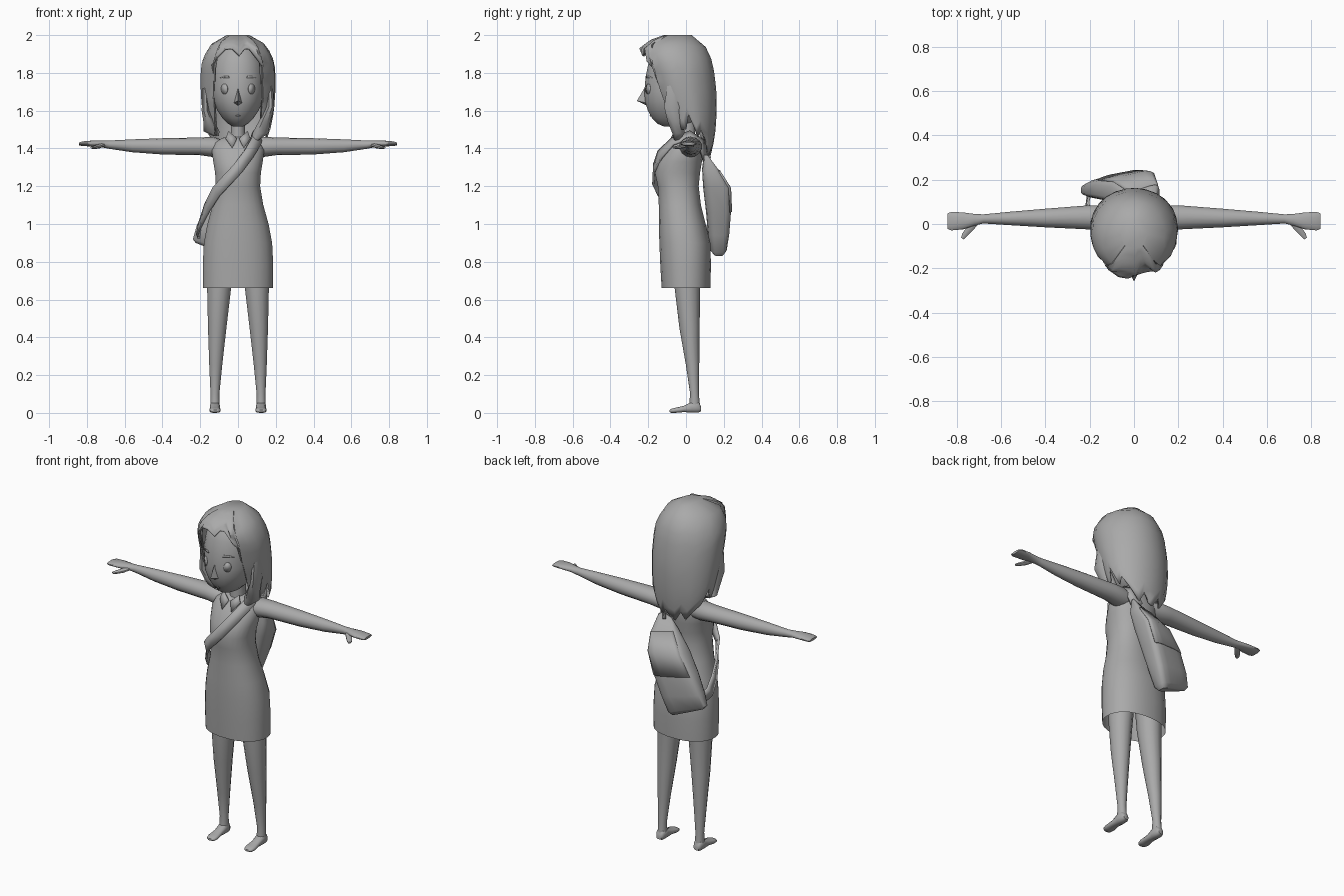
import bpy, bmesh, math
from mathutils import Vector
from mathutils.bvhtree import BVHTree

grey = bpy.data.materials.new("mid_grey")
grey.diffuse_color = (0.4, 0.4, 0.4, 1)


def finish(name, bm, angle=50, thick=0):
    """Turn a bmesh into a smooth shaded object."""
    bmesh.ops.recalc_face_normals(bm, faces=bm.faces[:])
    me = bpy.data.meshes.new(name)
    bm.to_mesh(me)
    bm.free()
    me.materials.append(grey)
    me.shade_smooth()
    me.set_sharp_from_angle(angle=math.radians(angle))
    ob = bpy.data.objects.new(name, me)
    bpy.context.collection.objects.link(ob)
    if thick:
        m = ob.modifiers.new("thickness", 'SOLIDIFY')
        m.thickness, m.offset = thick, -1
    return ob


def skin(rings, closed=True, caps=(True, True)):
    """Join point rings into a surface."""
    bm = bmesh.new()
    rows = [[bm.verts.new(p) for p in r] for r in rings]
    n = len(rows[0])
    for a, b in zip(rows, rows[1:]):
        for i in range(n if closed else n - 1):
            j = (i + 1) % n
            bm.faces.new((a[i], a[j], b[j], b[i]))
    for row, cap in zip((rows[0], rows[-1]), caps):
        if cap:
            bm.faces.new(row)
    return bm


def circle(n, power=1.0):
    for i in range(n):
        a = 2 * math.pi * (i + 0.5) / n
        c, s = math.cos(a), math.sin(a)
        yield math.copysign(abs(c) ** power, c), math.copysign(abs(s) ** power, s)


def level(cx, z, rx, y0, y1, n=20, power=1.0):
    """Horizontal oval between y0 and y1."""
    return [(cx + c * rx, (y0 + y1) / 2 + s * (y1 - y0) / 2, z) for c, s in circle(n, power)]


def lerp_rows(rows, z):
    """Interpolate rows sorted by falling z."""
    for a, b in zip(rows, rows[1:]):
        if z >= b[0]:
            t = min(1, (a[0] - z) / (a[0] - b[0]))
            return [p + (q - p) * t for p, q in zip(a[1:], b[1:])]
    return rows[-1][1:]


# Dress: z, half width, front, back
dress = [(.66, .187, -.13, .13), (.78, .188, -.137, .133), (.9, .182, -.142, .13),
         (1.0, .163, -.145, .105), (1.1, .135, -.145, .08), (1.2, .118, -.15, .068),
         (1.27, .122, -.165, .075), (1.33, .132, -.148, .085), (1.39, .14, -.115, .09),
         (1.43, .125, -.085, .085), (1.455, .085, -.06, .07), (1.47, .04, -.035, .05)]
finish("dress", skin([level(0, z, w, a, b, 24, .9) for z, w, a, b in dress], caps=(False, True)))

# Neck
finish("neck", skin([level(0, z, r, -.05, .05, 12) for z, r in ((1.42, .05), (1.48, .038), (1.6, .038))]))

for side, tag in ((-1, "right"), (1, "left")):
    # Leg: z, centre x, half width, front, back
    leg = [(.88, .09, .075, -.07, .09), (.66, .1, .065, -.06, .075), (.45, .11, .05, -.035, .072),
           (.25, .118, .035, 0, .07), (.1, .122, .024, .022, .068), (.03, .122, .025, .015, .075)]
    finish("leg_" + tag, skin([level(side * cx, z, w, a, b, 14) for z, cx, w, a, b in leg]))
    # Foot: y, half width, bottom, top
    foot = [(.08, .016, .008, .035), (.065, .026, 0, .06), (.03, .027, 0, .06),
            (-.01, .026, .004, .038), (-.055, .031, 0, .028), (-.078, .026, 0, .022), (-.088, .015, .004, .015)]
    finish("foot_" + tag, skin([[(side * .122 + c * w, y, (a + b) / 2 + s * (b - a) / 2)
                                for c, s in circle(12, .8)] for y, w, a, b in foot]))
    # Arm and hand: x, centre y, centre z, half depth, half height
    arm = [(.07, .02, 1.4, .055, .04), (.13, .025, 1.408, .06, .054), (.2, .03, 1.411, .056, .047),
           (.4, .027, 1.411, .043, .043), (.56, .025, 1.414, .031, .034), (.68, .023, 1.42, .021, .022),
           (.72, .019, 1.424, .027, .018), (.77, .014, 1.426, .039, .016),
           (.825, .013, 1.425, .043, .012), (.842, .013, 1.424, .036, .007)]
    finish("arm_" + tag, skin([[(side * x, y + c * ry, z + s * rz) for c, s in circle(14)]
                              for x, y, z, ry, rz in arm]))
    thumb = [(.715, .01, 1.42, .014), (.74, -.02, 1.41, .014), (.765, -.05, 1.405, .011), (.775, -.066, 1.405, .006)]
    finish("thumb_" + tag, skin([[(side * (x + c * r), y + c * r * .7, z + s * r * .8) for c, s in circle(8)]
                                for x, y, z, r in thumb]))
    # Pointed collar flap
    flap = [(side * x, y, z) for x, y, z in ((.006, -.075, 1.45), (.05, -.055, 1.49), (.065, -.07, 1.45), (.03, -.1, 1.4))]
    bm = bmesh.new()
    bm.faces.new([bm.verts.new(p) for p in flap])
    finish("collar_" + tag, bm, thick=.008)

# Head: z, half width, front, back
head = [(1.96, .06, -.12, .03), (1.92, .105, -.17, .07), (1.85, .135, -.2, .1), (1.78, .142, -.215, .11),
        (1.7, .14, -.222, .11), (1.65, .132, -.218, .1), (1.6, .11, -.203, .08), (1.56, .083, -.18, .06),
        (1.53, .052, -.15, .03), (1.515, .025, -.115, -.02)]
bm = skin([level(0, z, w, a, b, 24, .95) for z, w, a, b in head])
tree = BVHTree.FromBMesh(bm)
finish("head", bm)

# Nose wedge
bm = bmesh.new()
pts = [bm.verts.new(p) for p in ((0, -.22, 1.72), (-.026, -.205, 1.64), (.026, -.205, 1.64), (0, -.26, 1.652), (0, -.205, 1.625))]
for f in ((0, 1, 3), (0, 3, 2), (1, 4, 3), (4, 2, 3)):
    bm.faces.new([pts[i] for i in f])
finish("nose", bm, 30)


def plate(name, outline):
    """Thin plate laid on the face."""
    bm = bmesh.new()
    vs = []
    for x, z in outline:
        hit = tree.ray_cast(Vector((x, -1, z)), Vector((0, 1, 0)))[0]
        vs.append(bm.verts.new((x, hit.y - .005, z)))
    bm.faces.new(vs)
    finish(name, bm, thick=.006)


for side, tag in ((-1, "right"), (1, "left")):
    plate("eye_" + tag, [(side * .073 + c * .017, 1.715 + s * .028) for c, s in circle(16)])
    plate("brow_" + tag, [(side * x, z) for x, z in ((.048, 1.772), (.052, 1.784), (.08, 1.782), (.1, 1.772), (.078, 1.773))])
plate("mouth", [(-.014, 1.572), (0, 1.576), (.014, 1.572), (0, 1.568)])

# Hair shell: z, half width, front, back
hair = [(2.0, .06, -.12, .03), (1.975, .12, -.19, .075), (1.93, .16, -.25, .11), (1.86, .192, -.24, .14),
        (1.8, .198, -.22, .15), (1.7, .198, -.19, .162), (1.6, .19, -.145, .163), (1.5, .176, -.1, .157),
        (1.42, .145, -.04, .145), (1.34, .11, .02, .125)]
# Columns from the front parting round the head: angle, end height, swell
cols = [(-45, 1.47, .97), (-58, 1.48, 1), (-72, 1.5, 1), (-86, 1.49, 1), (-98, 1.56, 1), (-110, 1.47, 1),
        (-125, 1.43, 1), (-140, 1.37, 1), (-155, 1.42, 1), (-170, 1.36, 1), (-183, 1.37, 1),
        (-197, 1.42, 1), (-212, 1.36, 1), (-228, 1.42, 1), (-245, 1.5, 1), (-258, 1.46, 1),
        (-270, 1.58, 1), (-284, 1.5, 1), (-300, 1.5, 1), (-315, 1.52, .97), (-317, 1.83, 1),
        (-324, 1.86, 1.03), (-335, 1.93, .9), (-345, 1.93, .88), (-357, 1.89, .93), (-370, 1.93, 1),
        (-385, 1.93, 1.04), (-398, 1.88, 1.03), (-403, 1.84, 1)]
ROWS = 11
rings = []
for k in range(ROWS):
    ring = []
    for ang, end, swell in cols:
        z = 2 + (end - 2) * k / (ROWS - 1)
        w, a, b = lerp_rows(hair, z)
        t = math.radians(ang)
        ring.append((math.sin(t) * w * swell, (a + b) / 2 - math.cos(t) * (b - a) / 2 * swell, z))
    rings.append(ring)
finish("hair", skin(rings, caps=(True, False)), 55, .012)

# Hair locks resting on the shoulders: x, y, z, half width, half depth
locks = {"lock_left": [(.17, -.07, 1.74, .015, .03), (.172, -.07, 1.62, .022, .05), (.14, -.055, 1.54, .034, .045),
                       (.118, -.04, 1.48, .046, .035), (.09, -.05, 1.44, .015, .012)],
         "lock_right": [(-.175, -.07, 1.72, .015, .03), (-.172, -.06, 1.6, .022, .045), (-.15, -.04, 1.53, .034, .04),
                        (-.14, -.02, 1.49, .045, .03), (-.115, -.02, 1.465, .015, .01)]}
for name, path in locks.items():
    finish(name, skin([[(x + c * w, y + s * d, z) for c, s in circle(8)] for x, y, z, w, d in path]))

# Shoulder bag: left x, left z, right x, right z, front y, back y
bag = [(.10, 1.365, .045, 1.365, .095, .12), (.115, 1.28, -.02, 1.3, .085, .185),
       (.1, 1.19, -.105, 1.2, .09, .245), (.06, 1.06, -.175, 1.09, .105, .25),
       (.015, .94, -.22, .99, .115, .24), (-.02, .85, -.24, .92, .125, .225), (-.04, .83, -.225, .9, .145, .205)]
rings = []
for x0, z0, x1, z1, y0, y1 in bag:
    ring = []
    for c, s in circle(16, .5):
        u = .5 - c / 2
        # The far back corner is shallower than the near one
        back = y1 - .045 * u
        ring.append((x0 + (x1 - x0) * u, (y0 + back) / 2 + s * (back - y0) / 2, z0 + (z1 - z0) * u))
    rings.append(ring)
finish("bag", skin(rings))
# Bag flap over the upper half
flap = [[(x, y + .006, z) for x, y, z in r[1:7]] for r in rings[1:4]]
finish("bag_flap", skin(flap, closed=False, caps=(False, False)), thick=.008)

# Strap: ribbon wrapped round the body
path = [Vector(p) for p in ((.07, .11, 1.34), (.09, .08, 1.43), (.1, .02, 1.47), (.095, -.07, 1.435),
                            (.055, -.135, 1.37), (0, -.168, 1.295), (-.06, -.165, 1.23), (-.115, -.13, 1.17),
                            (-.16, -.06, 1.09), (-.19, .01, 1.02), (-.21, .08, .97), (-.2, .14, .95))]
rings = []
for i, p in enumerate(path):
    tangent = path[min(i + 1, len(path) - 1)] - path[max(i - 1, 0)]
    out = Vector((p.x, p.y - .02, .12 if p.z > 1.4 else 0)).normalized()
    side = tangent.cross(out).normalized() * .03
    rings.append([p - side + out * .008, p + side + out * .008])
finish("strap", skin(rings, closed=False, caps=(False, False)), thick=.012)
